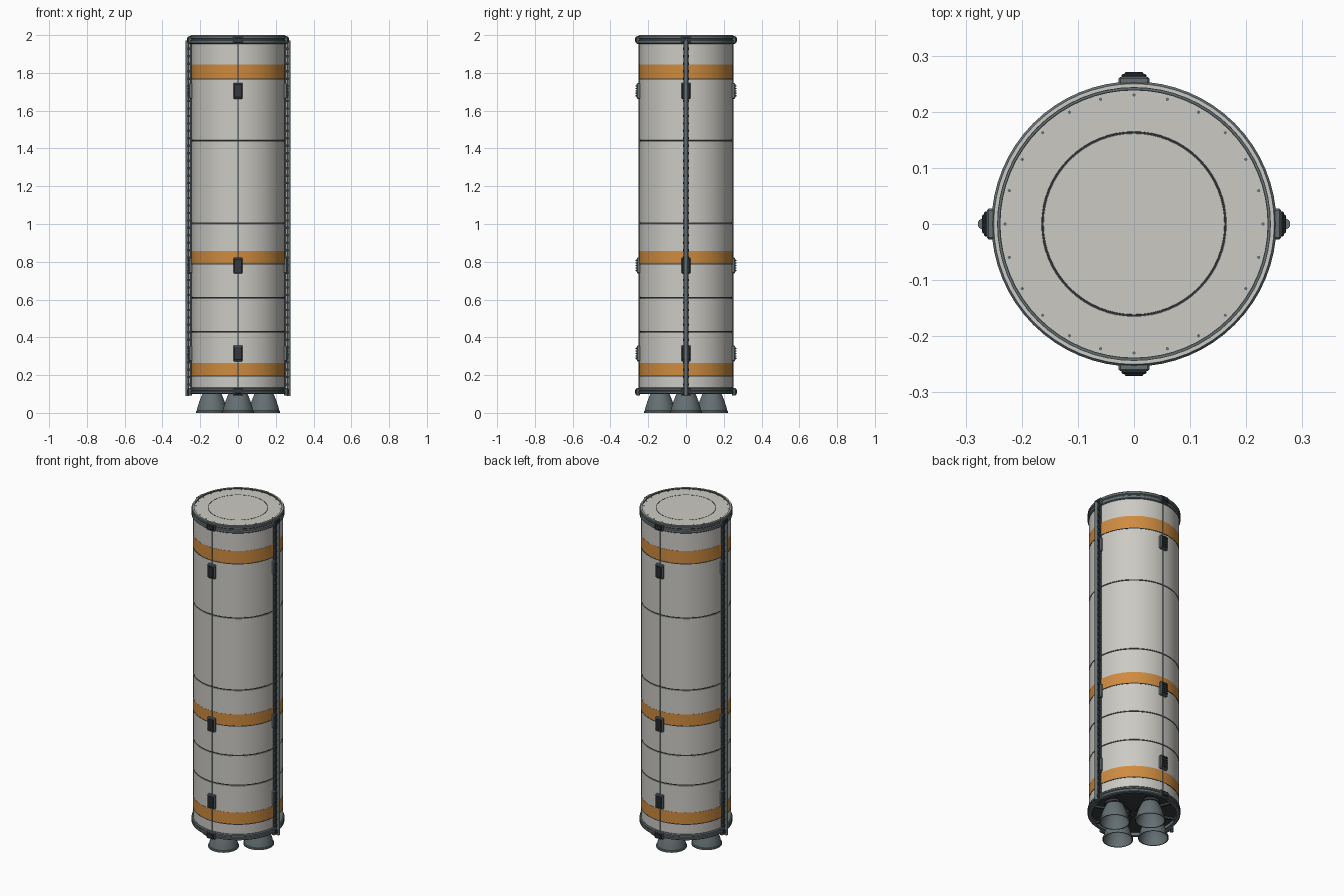
import bpy, bmesh
from math import sin, cos, pi, radians
from mathutils import Matrix, Vector

if "Cube" in bpy.data.objects:
    bpy.data.objects.remove(bpy.data.objects["Cube"])


def mat(name, rgb):
    m = bpy.data.materials.new(name)
    m.diffuse_color = (*rgb, 1)
    m.use_nodes = True
    m.node_tree.nodes["Principled BSDF"].inputs["Base Color"].default_value = m.diffuse_color
    return m


WHITE = mat("painted_hull", (0.60, 0.59, 0.55))
ORANGE = mat("orange_band", (0.62, 0.26, 0.05))
METAL = mat("grey_metal", (0.13, 0.16, 0.17))
DARK = mat("dark_metal", (0.035, 0.042, 0.046))


def finish(name, bm, material, smooth=True):
    bmesh.ops.recalc_face_normals(bm, faces=bm.faces)
    me = bpy.data.meshes.new(name)
    bm.to_mesh(me)
    bm.free()
    me.materials.append(material)
    ob = bpy.data.objects.new(name, me)
    bpy.context.collection.objects.link(ob)
    if smooth:
        bpy.ops.object.select_all(action='DESELECT')
        ob.select_set(True)
        bpy.context.view_layer.objects.active = ob
        bpy.ops.object.shade_smooth_by_angle(angle=radians(30))
    return ob


def lathe(name, profile, material, n=64, centre=(0, 0), closed=False):
    """Spin an (r, z) profile around a vertical axis."""
    bm = bmesh.new()
    pts = profile + profile[:1] if closed else profile
    rings = [[bm.verts.new((centre[0] + r * cos(2 * pi * i / n), centre[1] + r * sin(2 * pi * i / n), z))
              for i in range(n)] for r, z in pts]
    for a, b in zip(rings, rings[1:]):
        for i in range(n):
            j = (i + 1) % n
            bm.faces.new((a[i], a[j], b[j], b[i]))
    bmesh.ops.remove_doubles(bm, verts=bm.verts, dist=1e-5)
    return finish(name, bm, material)


def add_box(bm, angle, r0, r1, width, z0, z1, bevel=0.0):
    """Box spanning radii r0..r1, facing outward at the given angle."""
    m = (Matrix.Rotation(angle, 4, 'Z') @ Matrix.Translation(((r0 + r1) / 2, 0, (z0 + z1) / 2))
         @ Matrix.Diagonal((r1 - r0, width, z1 - z0, 1)))
    vs = bmesh.ops.create_cube(bm, size=1, matrix=m)['verts']
    if bevel:
        es = list({e for v in vs for e in v.link_edges})
        bmesh.ops.bevel(bm, geom=es, offset=bevel, segments=1, affect='EDGES')


def add_rod(bm, angle, r, radius, z0, z1, n=12):
    m = Matrix.Translation((r * cos(angle), r * sin(angle), (z0 + z1) / 2))
    bmesh.ops.create_cone(bm, cap_ends=True, segments=n, radius1=radius, radius2=radius,
                          depth=z1 - z0, matrix=m)


QUARTERS = [k * pi / 2 for k in range(4)]
R = 0.246

# Hull with recessed seams, closed top and inset hatch seam
hull = [(0, 0.13), (0.235, 0.13), (0.235, 0.112), (R, 0.112)]
seams = [0.43, 0.61, 1.005, 1.44]
for z in seams:
    hull += [(R, z - 0.004), (R - 0.004, z - 0.003), (R - 0.004, z + 0.003), (R, z + 0.004)]
hull += [(R, 1.994), (0.165, 1.994), (0.164, 1.991), (0.162, 1.991), (0.161, 1.994), (0, 1.994)]
lathe("hull", hull, WHITE)
for z in seams:
    lathe("seam_line", [(R - 0.005, z - 0.003), (R - 0.0015, z - 0.003),
                        (R - 0.0015, z + 0.003), (R - 0.005, z + 0.003)], DARK, closed=True)
lathe("hatch_seam", [(0.1645, 1.9935), (0.1645, 1.9945), (0.1615, 1.9945), (0.1615, 1.9935)], DARK, closed=True)

# Orange bands with a thin dark lower edge
for z0, z1 in ((0.197, 0.265), (0.79, 0.858), (1.77, 1.845)):
    lathe("orange_band", [(0.24, z0), (R + 0.001, z0), (R + 0.001, z1), (0.24, z1)], ORANGE, closed=True)
    lathe("band_edge", [(0.24, z0 - 0.005), (R + 0.0015, z0 - 0.005), (R + 0.0015, z0), (0.24, z0)],
          DARK, closed=True)

# Top and bottom flange rings
lathe("top_ring", [(0.24, 1.953), (0.249, 1.953), (0.254, 1.957), (0.254, 1.971), (0.249, 1.975), (0.249, 1.979),
                   (0.254, 1.983), (0.254, 1.994), (0.250, 1.998), (0.24, 1.998)], METAL, closed=True)
lathe("top_rim", [(0.244, 1.99), (0.250, 1.99), (0.250, 2.0), (0.244, 2.0)], WHITE, closed=True)
lathe("top_inner_rim", [(0.238, 1.99), (0.244, 1.99), (0.244, 1.9985), (0.238, 1.9965)], DARK, closed=True)
lathe("bottom_ring", [(0.232, 0.1), (0.25, 0.1), (0.254, 0.104), (0.254, 0.113), (0.249, 0.116), (0.249, 0.119),
                      (0.254, 0.122), (0.254, 0.13), (0.249, 0.135), (0.232, 0.135)], METAL, closed=True)

# Bolts around the top plate
bm = bmesh.new()
for k in range(24):
    add_rod(bm, k * pi / 12, 0.23, 0.003, 1.99, 1.9965, 8)
finish("top_bolts", bm, METAL)

# Thrust plate with radial ribs
lathe("thrust_plate", [(0, 0.118), (0.235, 0.118), (0.235, 0.128), (0, 0.128)], DARK)
bm = bmesh.new()
for k in range(8):
    add_box(bm, k * pi / 4 + pi / 8, 0.03, 0.235, 0.008, 0.104, 0.12)
finish("thrust_ribs", bm, DARK, False)

# Four hollow engine bells
for a in QUARTERS:
    c = (0.138 * cos(a), 0.138 * sin(a))
    lathe("engine_bell", [(0, 0.125), (0.04, 0.125), (0.046, 0.108), (0.056, 0.088), (0.067, 0.06), (0.075, 0.034),
                          (0.08, 0.012), (0.084, 0.01), (0.084, 0), (0.079, 0), (0.072, 0.03),
                          (0.062, 0.06), (0.048, 0.088), (0.03, 0.106), (0, 0.108)], METAL, 40, c)
    lathe("bell_collar", [(0.045, 0.104), (0.055, 0.104), (0.055, 0.12), (0.045, 0.12)], DARK, 40, c, True)

# Clamps on all four sides: base block plus ribbed dark pad
bases, pads = bmesh.new(), bmesh.new()
for a in QUARTERS:
    for z in (0.315, 0.78, 1.705):
        add_box(bases, a, 0.238, 0.26, 0.05, z - 0.042, z + 0.042, 0.004)
        add_box(pads, a, 0.255, 0.263, 0.042, z - 0.035, z + 0.035, 0.002)
        for i in range(5):
            zz = z - 0.026 + i * 0.013
            add_box(pads, a, 0.26, 0.267, 0.036, zz - 0.003, zz + 0.003)
    for z in (0.112, 1.975):
        add_box(bases, a, 0.243, 0.262, 0.055, z - 0.021, z + 0.021, 0.003)
        add_box(pads, a, 0.258, 0.267, 0.044, z - 0.016, z + 0.016, 0.002)
        add_box(pads, a, 0.262, 0.271, 0.034, z - 0.010, z + 0.010, 0.002)
finish("clamp_bases", bases, METAL, False)
finish("clamp_pads", pads, DARK, False)

# Side conduits: tray, round pipe and repeated brackets
trays, pipes = bmesh.new(), bmesh.new()
for a in (0, pi):
    add_box(trays, a, 0.243, 0.258, 0.028, 0.135, 1.955)
    add_rod(pipes, a, 0.2685, 0.01, 0.09, 1.972, 16)
    for i in range(46):
        z = 0.15 + i * 0.0395
        add_box(trays, a, 0.25, 0.269, 0.03, z - 0.006, z + 0.006)
finish("conduit_trays", trays, DARK, False)
finish("conduit_pipes", pipes, METAL)

# Thin cable lines down the front and back
bm = bmesh.new()
for a in (pi / 2, -pi / 2):
    add_rod(bm, a, 0.247, 0.0035, 0.13, 1.955, 8)
finish("cable_lines", bm, METAL)
